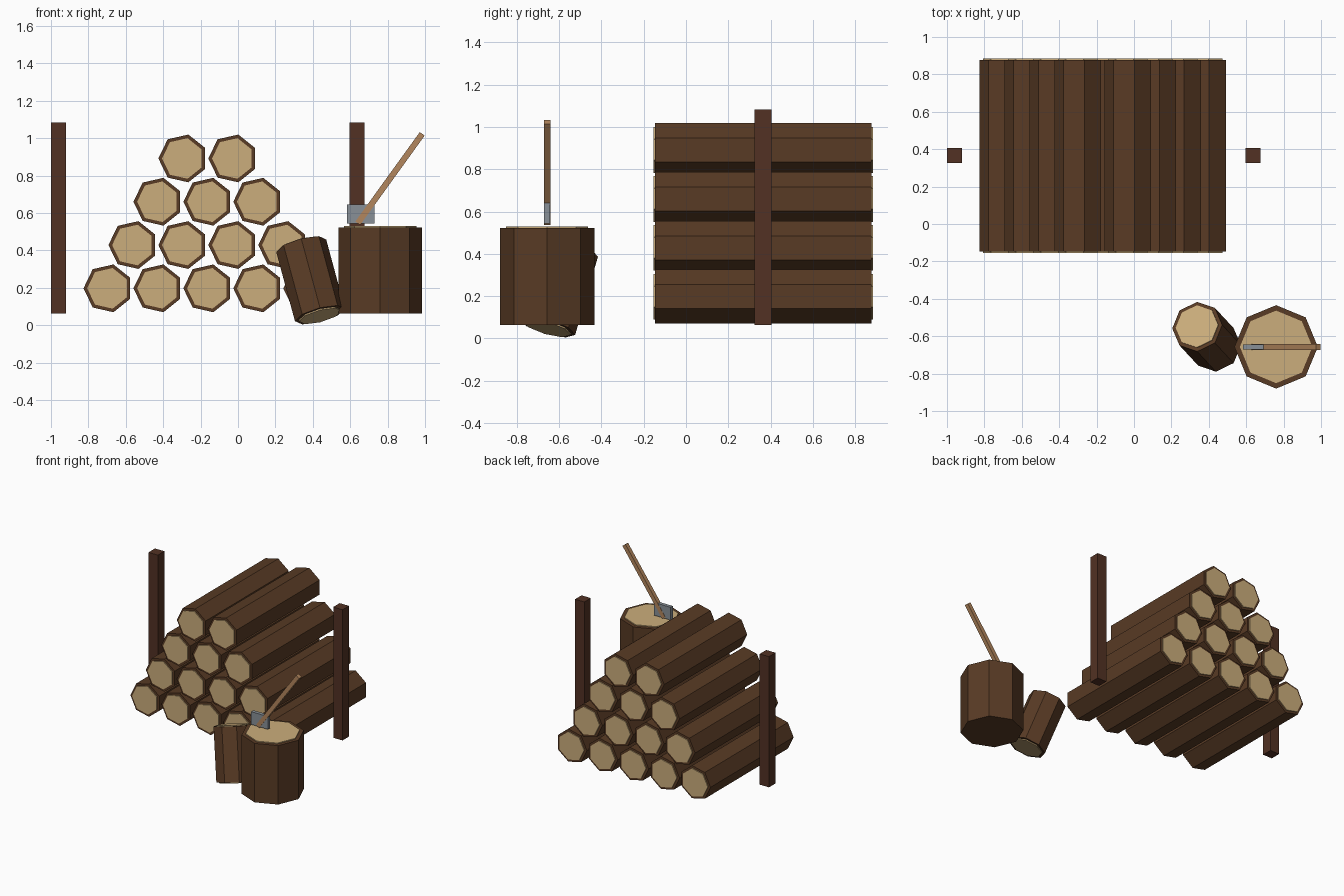
import bpy, bmesh, math
from mathutils import Vector

if "Cube" in bpy.data.objects:
    bpy.data.objects.remove(bpy.data.objects["Cube"])


def material(name, rgb):
    m = bpy.data.materials.new(name)
    m.diffuse_color = (*rgb, 1)
    m.use_nodes = True
    m.node_tree.nodes["Principled BSDF"].inputs["Base Color"].default_value = m.diffuse_color
    return m


BARK = material("bark", (0.098, 0.043, 0.018))
CUT = material("cut_wood", (0.60, 0.42, 0.20))
POST = material("post_wood", (0.084, 0.031, 0.017))
HANDLE = material("handle_wood", (0.45, 0.24, 0.11))
METAL = material("metal", (0.25, 0.28, 0.31))


def prism(name, sides, r, start, end, mat, phase=0.0):
    """Flat-sided prism from start to end; phase is measured from the x side."""
    start, end = Vector(start), Vector(end)
    axis = (end - start).normalized()
    u = Vector((1, 0, 0))
    u = (u - axis * u.dot(axis)).normalized()
    v = axis.cross(u)
    bm = bmesh.new()
    ring = []
    for i in range(sides):
        a = phase + math.tau * i / sides
        ring.append(bm.verts.new(start + r * (math.cos(a) * u + math.sin(a) * v)))
    base = bm.faces.new(ring)
    top = bmesh.ops.extrude_face_region(bm, geom=[base], use_keep_orig=True)["geom"]
    bmesh.ops.translate(bm, vec=end - start,
                        verts=[g for g in top if isinstance(g, bmesh.types.BMVert)])
    bmesh.ops.recalc_face_normals(bm, faces=bm.faces)
    mesh = bpy.data.meshes.new(name)
    bm.to_mesh(mesh)
    bm.free()
    mesh.materials.append(mat)
    ob = bpy.data.objects.new(name, mesh)
    bpy.context.collection.objects.link(ob)
    return ob


def log(name, sides, r, start, end, phase=0.0, cut_start=True, rim=0.85):
    """Bark prism with thin pale discs on its cut ends."""
    start, end = Vector(start), Vector(end)
    d = (end - start).normalized()
    prism(name, sides, r, start, end, BARK, phase)
    prism(name + "_cut_end", sides, r * rim, end - d * 0.01, end + d * 0.007, CUT, phase)
    if cut_start:
        prism(name + "_cut_start", sides, r * rim, start + d * 0.01, start - d * 0.007, CUT, phase)


def box(name, size, loc, mat):
    bpy.ops.mesh.primitive_cube_add(size=1, location=loc)
    ob = bpy.context.object
    ob.name = name
    ob.scale = size
    ob.data.materials.append(mat)
    return ob


# Stacked logs, 5-4-3-2, each row shifted half a step
step = 0.267
for row in range(4):
    for i in range(5 - row):
        x = -0.695 + step * (i + row / 2)
        z = 0.197 + 0.2315 * row
        log(f"stack_log_{row}_{i}", 7, 0.131, (x, -0.147, z), (x, 0.877, z), math.pi)

# Side posts
for side, x in (("left", -0.96), ("right", 0.635)):
    box(side + "_post", (0.08, 0.08, 1.02), (x, 0.365, 0.573), POST)

# Chopping block
log("chopping_block", 8, 0.223, (0.76, -0.657, 0.063), (0.76, -0.657, 0.523),
    cut_start=False, rim=0.87)

# Short log leaning on the block
log("leaning_log", 8, 0.138, (0.438, -0.657, 0.055), (0.338, -0.549, 0.425))

# Axe
box("axe_head", (0.145, 0.028, 0.10), (0.656, -0.657, 0.594), METAL)
prism("axe_handle", 4, 0.016 * math.sqrt(2), (0.64, -0.657, 0.545),
      (0.985, -0.657, 1.023), HANDLE, math.pi / 4)
